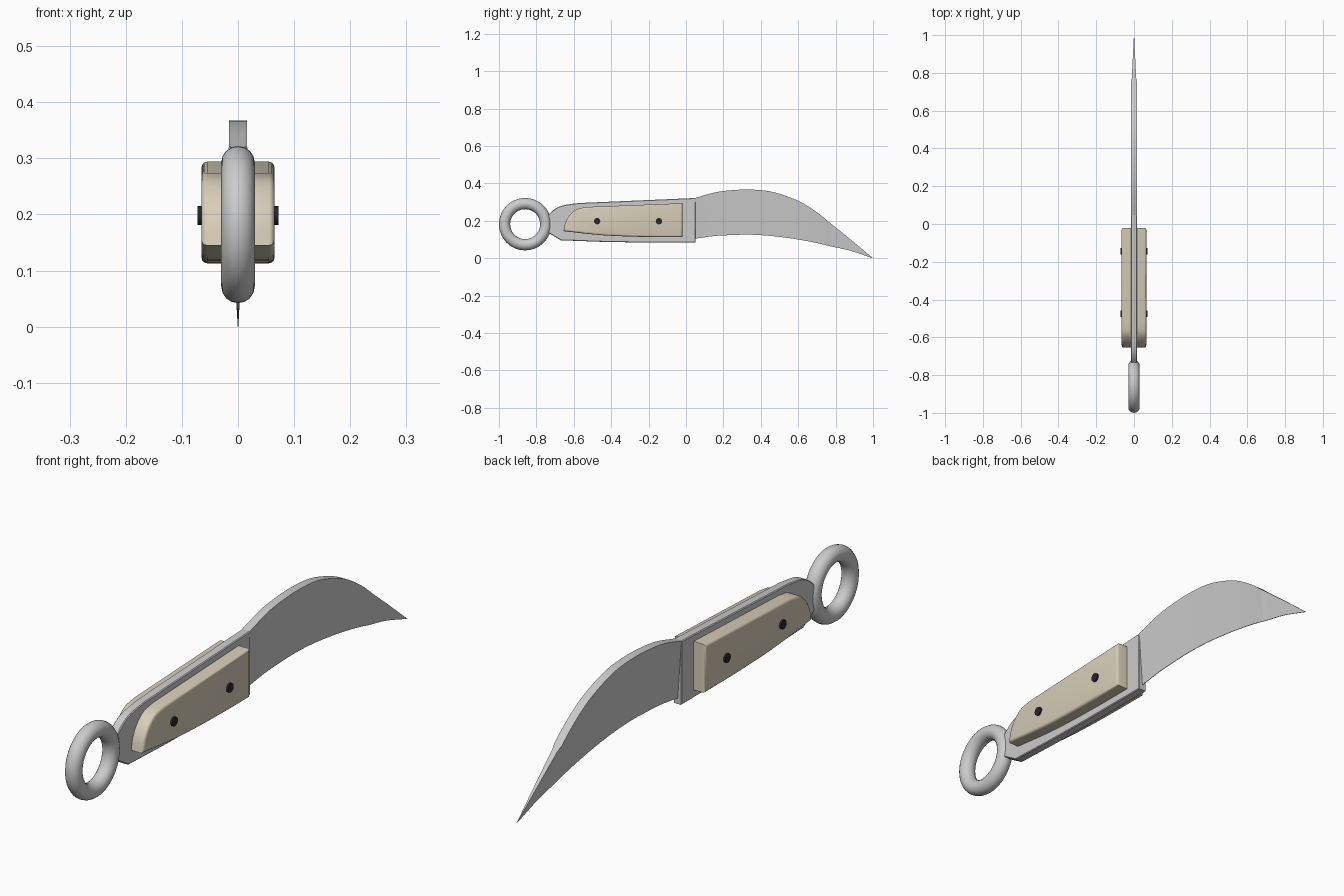
import bpy, bmesh, math
from mathutils import Vector

if "Cube" in bpy.data.objects:
    bpy.data.objects.remove(bpy.data.objects["Cube"])


def material(name, rgb):
    m = bpy.data.materials.new(name)
    m.diffuse_color = (*rgb, 1)
    m.use_nodes = True
    m.node_tree.nodes["Principled BSDF"].inputs["Base Color"].default_value = m.diffuse_color
    return m


ivory = material("ivory", (0.68, 0.61, 0.48))
black = material("black", (0.02, 0.02, 0.025))


def spline(pts, n=4):
    """Catmull-Rom curve through 2D points."""
    p = [Vector(q) for q in pts]
    p = [2 * p[0] - p[1]] + p + [2 * p[-1] - p[-2]]
    out = []
    for i in range(1, len(p) - 2):
        a, b, c, d = p[i - 1:i + 3]
        for k in range(n):
            t = k / n
            out.append(0.5 * (2 * b + (c - a) * t + (2 * a - 5 * b + 4 * c - d) * t * t
                              + (3 * b - a - 3 * c + d) * t ** 3))
    return out + [p[-2]]


def finish(bm, name, mat=None, angle=35):
    bmesh.ops.recalc_face_normals(bm, faces=bm.faces)
    me = bpy.data.meshes.new(name)
    bm.to_mesh(me)
    bm.free()
    ob = bpy.data.objects.new(name, me)
    bpy.context.collection.objects.link(ob)
    if mat:
        me.materials.append(mat)
    bpy.ops.object.select_all(action='DESELECT')
    ob.select_set(True)
    bpy.context.view_layer.objects.active = ob
    bpy.ops.object.shade_smooth_by_angle(angle=math.radians(angle))
    return ob


def slab(name, outline, x0, x1, bevel, segs, mat=None, both=False):
    """Extrude a (y, z) outline from x0 to x1 and bevel the rim of the x1 face."""
    bm = bmesh.new()
    base = bm.faces.new([bm.verts.new((x0, y, z)) for y, z in outline])
    new = bmesh.ops.extrude_face_region(bm, geom=[base], use_keep_orig=True)["geom"]
    bmesh.ops.translate(bm, vec=(x1 - x0, 0, 0),
                        verts=[g for g in new if isinstance(g, bmesh.types.BMVert)])
    bmesh.ops.recalc_face_normals(bm, faces=bm.faces)
    ends = (x0, x1) if both else (x1,)
    rim = [e for e in bm.edges
           if any(all(abs(v.co.x - x) < 1e-5 for v in e.verts) for x in ends)]
    bmesh.ops.bevel(bm, geom=rim, offset=bevel, segments=segs, profile=0.5, affect='EDGES')
    return finish(bm, name, mat)


# Finger ring
bpy.ops.mesh.primitive_torus_add(major_radius=0.11, minor_radius=0.03, major_segments=48,
                                 minor_segments=16, location=(0, -0.86, 0.182),
                                 rotation=(0, math.pi / 2, 0))
ring = bpy.context.object
ring.name = "finger_ring"
bpy.ops.object.shade_smooth()

# Full tang between the grip panels
tang = spline([(-0.735, 0.234), (-0.70, 0.264), (-0.655, 0.283), (-0.575, 0.295)])
tang += [Vector(p) for p in ((0.05, 0.322), (0.05, 0.083), (-0.25, 0.084),
                             (-0.46, 0.088), (-0.67, 0.096), (-0.74, 0.139))]
slab("tang", tang, -0.017, 0.017, 0.003, 1, both=True)

# Grip panels and pins, mirrored on both sides
grip = spline([(-0.655, 0.145), (-0.645, 0.19), (-0.62, 0.232), (-0.58, 0.263), (-0.525, 0.274)])
grip += [Vector((-0.02, 0.294)), Vector((-0.02, 0.113))]
grip += spline([(-0.15, 0.113), (-0.30, 0.116), (-0.46, 0.124), (-0.64, 0.143)])
for side, s in (("left", -1), ("right", 1)):
    slab("grip_panel_" + side, grip, s * 0.01, s * 0.065, 0.010, 3, ivory)
    for i, y in enumerate((-0.475, -0.145)):
        bpy.ops.mesh.primitive_cylinder_add(vertices=20, radius=0.017, depth=0.04,
                                            location=(s * 0.052, y, 0.198),
                                            rotation=(0, math.pi / 2, 0))
        pin = bpy.context.object
        pin.name = f"pin_{side}_{i + 1}"
        pin.data.materials.append(black)
        bpy.ops.object.shade_smooth_by_angle(angle=math.radians(35))

# Curved blade: wedge sections lofted from tang to tip, thinned past the spine step
spine = spline([(0.045, 0.321), (0.155, 0.352), (0.25, 0.364), (0.34, 0.367), (0.447, 0.358),
                (0.554, 0.326), (0.634, 0.289), (0.71, 0.238), (0.755, 0.201), (0.775, 0.185),
                (0.875, 0.104), (0.998, 0.002)])
edge = spline([(0.045, 0.104), (0.155, 0.119), (0.25, 0.124), (0.34, 0.126), (0.447, 0.120),
               (0.554, 0.107), (0.634, 0.094), (0.71, 0.079), (0.755, 0.068), (0.775, 0.063),
               (0.875, 0.041), (1.0, 0.0)])


def half_width(y):
    if y < 0.756:
        return 0.016
    if y < 0.776:
        return 0.016 - 0.005 * (y - 0.755) / 0.02
    return 0.011 * (1.0 - y) / 0.225 + 0.0005


bm = bmesh.new()
rows = []
for a, b in zip(spine, edge):
    w = half_width(a.x)
    e = min(0.001, w)
    rows.append([bm.verts.new(c) for c in ((-w, a.x, a.y), (w, a.x, a.y),
                                           (e, b.x, b.y), (-e, b.x, b.y))])
for r, q in zip(rows, rows[1:]):
    for i in range(4):
        j = (i + 1) % 4
        bm.faces.new((r[i], r[j], q[j], q[i]))
bm.faces.new(rows[0])
bm.faces.new(rows[-1])
finish(bm, "blade", angle=20)
